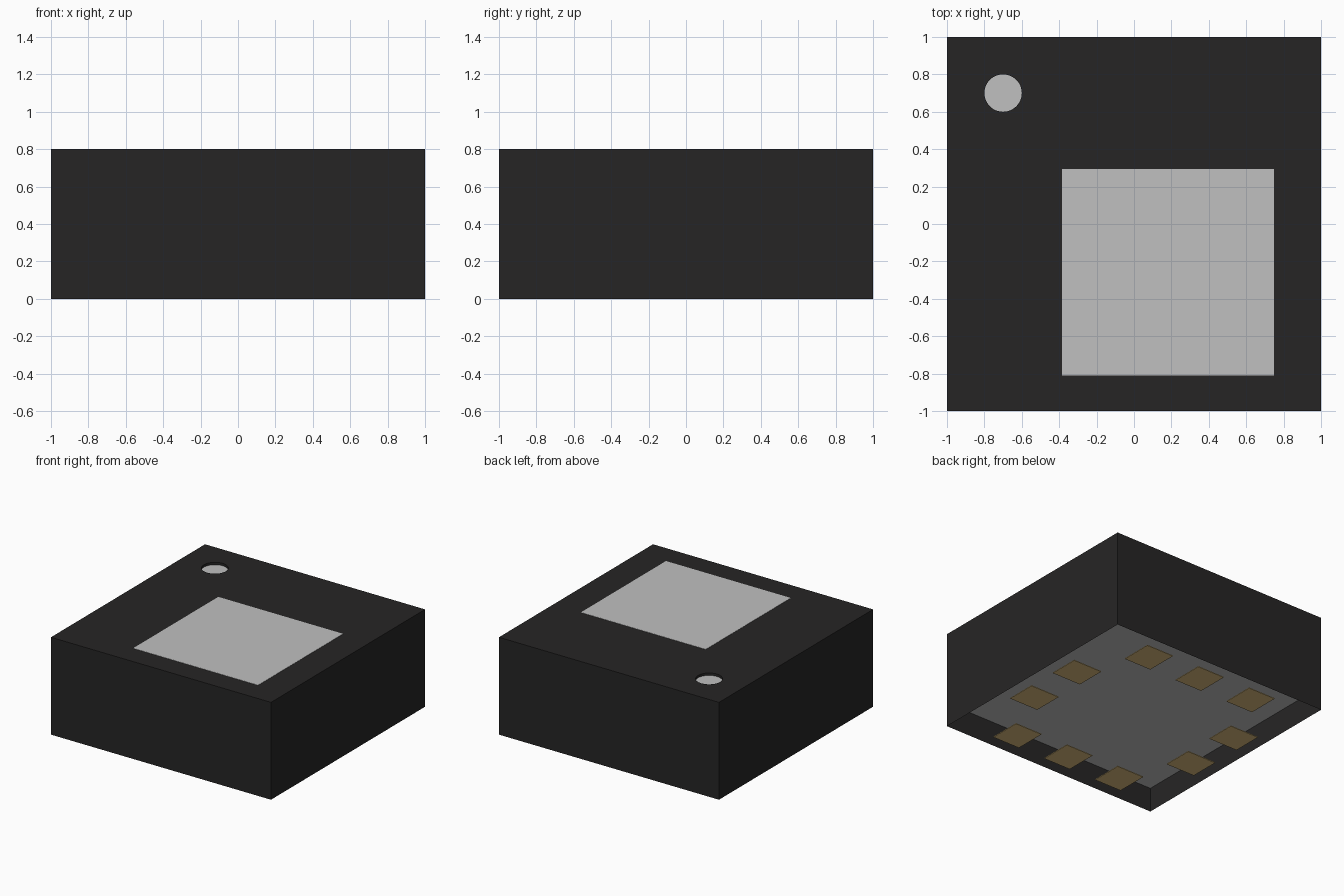
import bpy, bmesh, math

if "Cube" in bpy.data.objects:
    bpy.data.objects.remove(bpy.data.objects["Cube"], do_unlink=True)


def material(name, srgb):
    color = [(c / 255 / 12.92) if c < 11 else ((c / 255 + 0.055) / 1.055) ** 2.4 for c in srgb] + [1.0]
    mat = bpy.data.materials.new(name)
    mat.use_nodes = True
    mat.diffuse_color = color
    mat.node_tree.nodes["Principled BSDF"].inputs["Base Color"].default_value = color
    return mat


BLACK = material("black_plastic", (38, 37, 37))
SILVER = material("silver_grey", (192, 192, 192))
GOLD = material("gold_contact", (219, 188, 126))


def add_object(name, bm, mat):
    mesh = bpy.data.meshes.new(name)
    bm.to_mesh(mesh)
    bm.free()
    mesh.materials.append(mat)
    obj = bpy.data.objects.new(name, mesh)
    bpy.context.collection.objects.link(obj)
    return obj


def box(name, x, y, z, sx, sy, sz, mat):
    bm = bmesh.new()
    bmesh.ops.create_cube(bm, size=1)
    for v in bm.verts:
        v.co = (x + v.co.x * sx, y + v.co.y * sy, z + v.co.z * sz)
    return add_object(name, bm, mat)


def loop_edges(bm, points):
    verts = [bm.verts.new(p) for p in points]
    return [bm.edges.new((verts[i - 1], verts[i])) for i in range(len(verts))]


def extrude_down(bm, edges, depth):
    new = bmesh.ops.extrude_edge_only(bm, edges=edges)["geom"]
    bmesh.ops.translate(bm, vec=(0, 0, -depth),
                        verts=[g for g in new if isinstance(g, bmesh.types.BMVert)])


TOP = 0.8
DOT_X, DOT_Y, DOT_R, DOT_DEPTH = -0.7, 0.7, 0.1, 0.02

# Open-bottomed casing with a shallow round dimple in its top
circle = [(DOT_X + DOT_R * math.cos(2 * math.pi * i / 48),
           DOT_Y + DOT_R * math.sin(2 * math.pi * i / 48), TOP) for i in range(48)]
bm = bmesh.new()
outer = loop_edges(bm, [(-1, -1, TOP), (1, -1, TOP), (1, 1, TOP), (-1, 1, TOP)])
inner = loop_edges(bm, circle)
bmesh.ops.triangle_fill(bm, edges=outer + inner, use_beauty=True, normal=(0, 0, 1))
extrude_down(bm, outer, TOP)
extrude_down(bm, inner, DOT_DEPTH)
bmesh.ops.recalc_face_normals(bm, faces=bm.faces)
add_object("casing", bm, BLACK)

# Light floor of the dimple
bm = bmesh.new()
bm.faces.new([bm.verts.new((x, y, TOP - DOT_DEPTH)) for x, y, z in circle])
add_object("corner_marker", bm, SILVER)

# Thin marking panel on the top
box("top_panel", 0.182, -0.258, TOP, 1.135, 1.105, 0.004, SILVER)

# Recessed underside plate
box("underside_plate", 0, 0, 0.205, 1.996, 1.996, 0.01, SILVER)

# Contact pads: three on the front and back edges, two on each side
for side, name in ((-1, "front"), (1, "back")):
    for i, x in enumerate((-0.5, 0, 0.5)):
        box(f"{name}_pad_{i + 1}", x, side * 0.77, 0.003, 0.25, 0.265, 0.006, GOLD)
for side, name in ((-1, "right"), (1, "left")):
    for i, y in enumerate((-0.25, 0.25)):
        box(f"{name}_pad_{i + 1}", side * 0.77, y, 0.003, 0.265, 0.25, 0.006, GOLD)
